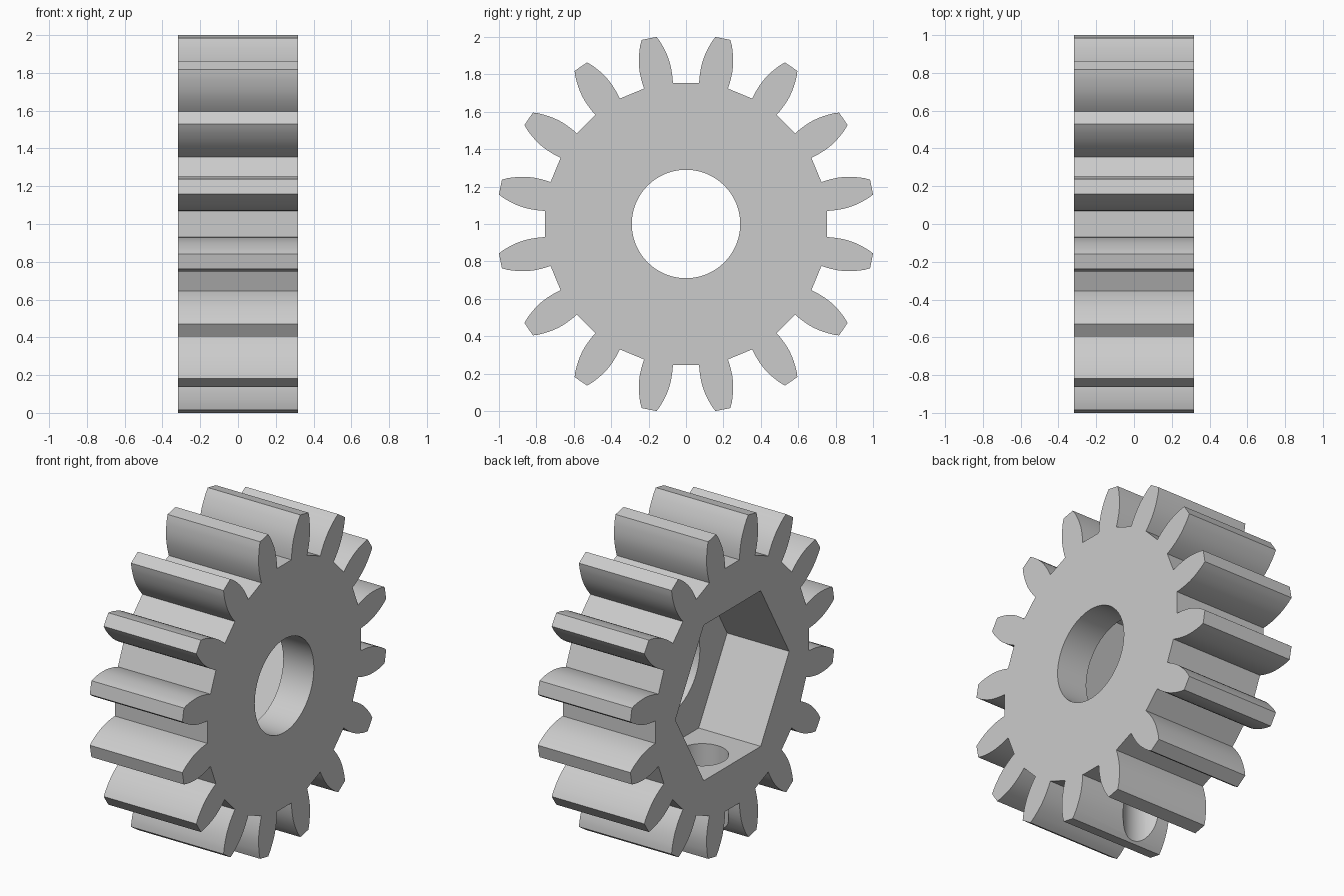
import bpy, bmesh, math
from mathutils import Matrix, Vector

cube = bpy.data.objects.get("Cube")
if cube:
    bpy.data.objects.remove(cube, do_unlink=True)

TEETH = 16
HALF_WIDTH = 0.318
CENTRE_Z = 1.0

# Tooth flank: (distance from axis, half thickness), root to tip
FLANK = [(0.754, 0.0786), (0.78, 0.082), (0.81, 0.084), (0.84, 0.0845), (0.87, 0.0828),
         (0.90, 0.0785), (0.93, 0.0715), (0.96, 0.0625), (0.985, 0.0535), (1.0117, 0.0405)]

grey = bpy.data.materials.new("light grey")
grey.use_nodes = True
colour = (0.6, 0.6, 0.6, 1.0)
grey.diffuse_color = colour
grey.node_tree.nodes["Principled BSDF"].inputs["Base Color"].default_value = colour


def prism(name, outline, start, end, axis="X"):
    """Extrude a closed outline along x (outline in y, z) or z (outline in x, y)."""
    bm = bmesh.new()
    place = (lambda p: (start, p[0], p[1])) if axis == "X" else (lambda p: (p[0], p[1], start))
    step = Vector((end - start, 0, 0)) if axis == "X" else Vector((0, 0, end - start))
    face = bm.faces.new([bm.verts.new(place(p)) for p in outline])
    side = bmesh.ops.extrude_face_region(bm, geom=[face])["geom"]
    bmesh.ops.translate(bm, vec=step, verts=[g for g in side if isinstance(g, bmesh.types.BMVert)])
    bmesh.ops.recalc_face_normals(bm, faces=bm.faces[:])
    mesh = bpy.data.meshes.new(name)
    bm.to_mesh(mesh)
    bm.free()
    mesh.materials.append(grey)
    obj = bpy.data.objects.new(name, mesh)
    bpy.context.collection.objects.link(obj)
    return obj


def ring(count, radius, centre):
    return [(centre[0] + radius * math.cos(math.tau * i / count),
             centre[1] + radius * math.sin(math.tau * i / count)) for i in range(count)]


# Toothed body
tooth = [(r, -h) for r, h in FLANK] + [(r, h) for r, h in reversed(FLANK)]
outline = []
for k in range(TEETH):
    turn = Matrix.Rotation(math.tau * (k + 0.5) / TEETH, 2)
    for p in tooth:
        q = turn @ Vector(p)
        outline.append((q.x, q.y + CENTRE_Z))
gear = prism("gear_body", outline, -HALF_WIDTH, HALF_WIDTH)

# Hexagonal pocket, round shaft bore and radial screw hole
cutters = [
    prism("hex_pocket_cutter", ring(6, 0.558, (0, CENTRE_Z)), -0.5, 0.108),
    prism("shaft_bore_cutter", ring(64, 0.29, (0, CENTRE_Z)), 0, 0.5),
    prism("screw_hole_cutter", ring(48, 0.148, (-0.113, 0)), -0.1, 0.8, "Z"),
]
bpy.ops.object.select_all(action="DESELECT")
bpy.context.view_layer.objects.active = gear
gear.select_set(True)
for cutter in cutters:
    cutter.hide_render = True
    cut = gear.modifiers.new(cutter.name, "BOOLEAN")
    cut.operation = "DIFFERENCE"
    cut.solver = "EXACT"
    cut.object = cutter
    bpy.ops.object.modifier_apply(modifier=cut.name)
    bpy.data.objects.remove(cutter, do_unlink=True)

bpy.ops.object.shade_smooth_by_angle(angle=math.radians(25))
